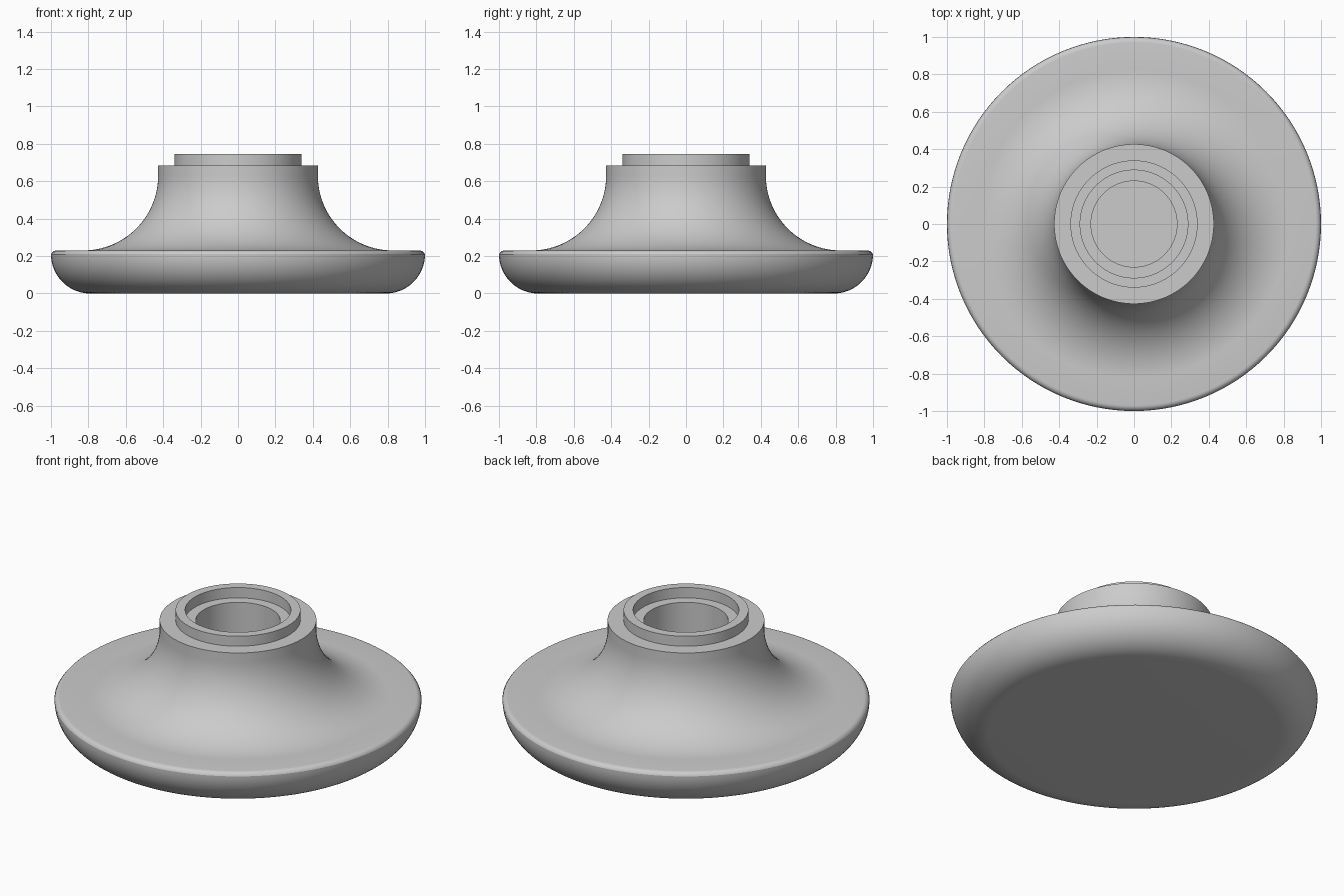
import bpy
import bmesh
from math import cos, sin, pi, radians
from mathutils import Matrix, Vector

cube = bpy.data.objects.get("Cube")
if cube:
    bpy.data.objects.remove(cube)

# Single plain grey finish
grey = bpy.data.materials.new("plain_grey")
grey.use_nodes = True
colour = (0.6, 0.6, 0.6, 1)
grey.diffuse_color = colour
grey.node_tree.nodes["Principled BSDF"].inputs["Base Color"].default_value = colour


def arc(cx, cz, r, start, end, steps):
    """Profile points along a circular arc, angles in degrees."""
    angles = [radians(start + (end - start) * i / steps) for i in range(steps + 1)]
    return [(cx + r * cos(a), cz + r * sin(a)) for a in angles]


def lathe(name, profile, segments=128):
    """Turn a radius/height profile around the z axis."""
    bm = bmesh.new()
    verts = [bm.verts.new((r, 0, z)) for r, z in profile]
    edges = [bm.edges.new(pair) for pair in zip(verts, verts[1:])]
    bmesh.ops.spin(bm, geom=verts + edges, cent=(0, 0, 0), axis=(0, 0, 1),
                   angle=2 * pi, steps=segments, use_merge=True)
    bmesh.ops.remove_doubles(bm, verts=bm.verts, dist=0.0001)
    bmesh.ops.recalc_face_normals(bm, faces=bm.faces)
    mesh = bpy.data.meshes.new(name)
    bm.to_mesh(mesh)
    bm.free()
    mesh.materials.append(grey)
    obj = bpy.data.objects.new(name, mesh)
    bpy.context.collection.objects.link(obj)
    bpy.ops.object.select_all(action='DESELECT')
    obj.select_set(True)
    bpy.context.view_layer.objects.active = obj
    bpy.ops.object.shade_smooth_by_angle(angle=radians(30))
    return obj


# Rounded disc underside and rim, flared neck, collar and stepped bore
profile = [(0, 0)]
profile += arc(0.79, 0.21, 0.21, -90, 0, 20)
profile += arc(0.97, 0.2, 0.03, 0, 90, 6)[1:]
profile += arc(0.827, 0.63, 0.4, 270, 180, 28)
profile += [(0.427, 0.685), (0.34, 0.685), (0.34, 0.745), (0.288, 0.745),
            (0.288, 0.683), (0.23, 0.683), (0.23, 0.2), (0, 0.2)]
lathe("flanged_base", profile)
